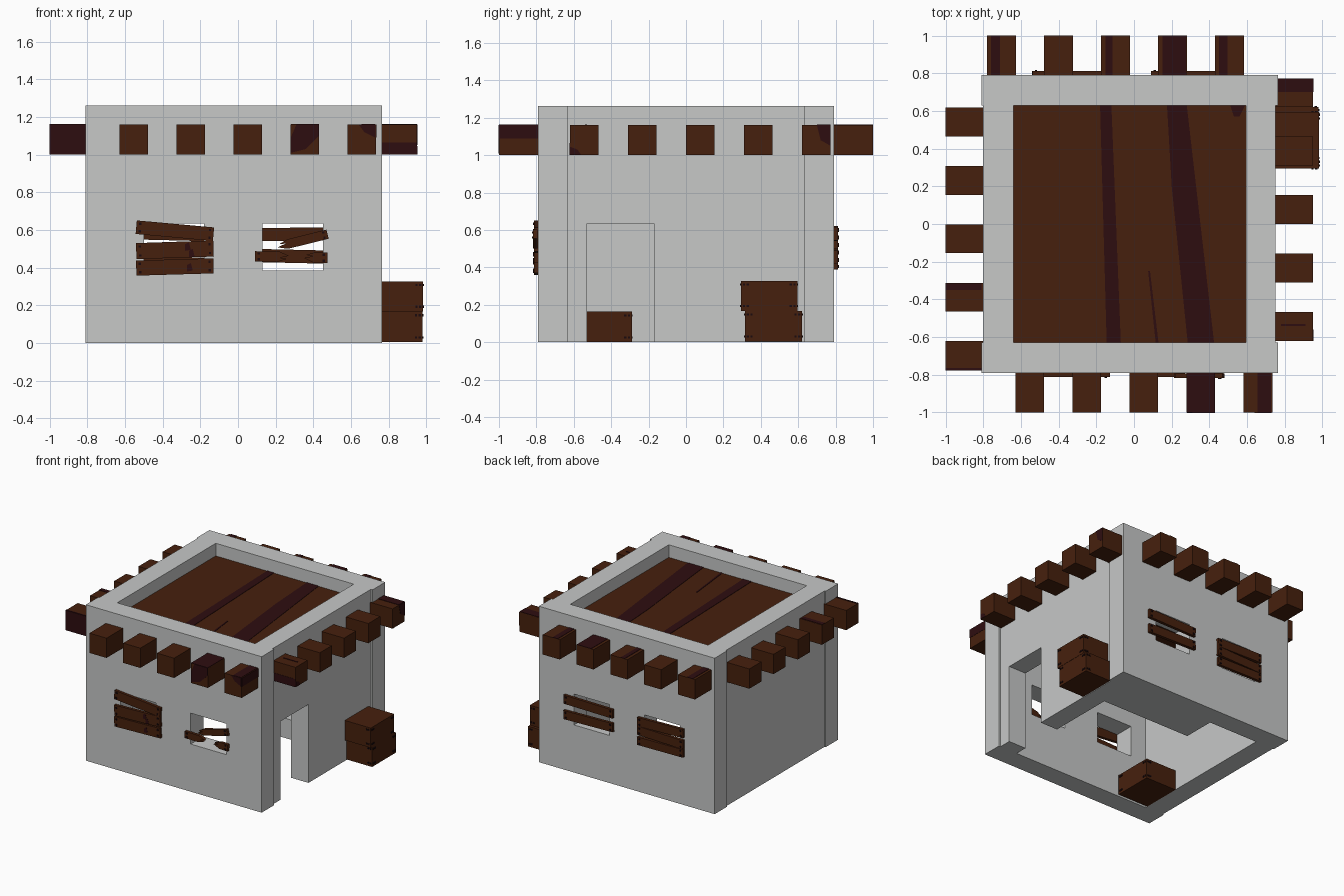
import bpy, bmesh, math
from mathutils import Vector

if "Cube" in bpy.data.objects:
    bpy.data.objects.remove(bpy.data.objects["Cube"])


def mat(name, col):
    m = bpy.data.materials.new(name)
    m.diffuse_color = (*col, 1)
    m.use_nodes = True
    m.node_tree.nodes["Principled BSDF"].inputs["Base Color"].default_value = m.diffuse_color
    return m


GREY = mat("plaster grey", (0.57, 0.58, 0.575))
BROWN = mat("wood brown", (0.062, 0.0145, 0.004))
DARK = mat("dark wood grain", (0.027, 0.004, 0.005))
NAIL = mat("nail black", (0.010, 0.003, 0.004))


def mesh_obj(name, verts, faces, m):
    me = bpy.data.meshes.new(name)
    me.from_pydata(verts, [], faces)
    bm = bmesh.new()
    bm.from_mesh(me)
    if len(faces) > 1:
        bmesh.ops.recalc_face_normals(bm, faces=bm.faces)
    bm.to_mesh(me)
    bm.free()
    me.materials.append(m)
    ob = bpy.data.objects.new(name, me)
    bpy.context.collection.objects.link(ob)
    return ob


def prism(name, poly, offset, m):
    """Solid made by pushing a polygon along an offset vector."""
    n = len(poly)
    a = [Vector(p) for p in poly]
    b = [p + Vector(offset) for p in a]
    faces = [tuple(range(n)), tuple(range(n, 2 * n))]
    faces += [(i, (i + 1) % n, n + (i + 1) % n, n + i) for i in range(n)]
    return mesh_obj(name, a + b, faces, m)


def box(name, x0, x1, y0, y1, z0, z1, m):
    return prism(name, [(x0, y0, z0), (x1, y0, z0), (x1, y1, z0), (x0, y1, z0)],
                 (0, 0, z1 - z0), m)


def cut(ob, *dims):
    c = box("cutter", *dims, GREY)
    c.hide_render = True
    md = ob.modifiers.new("opening", 'BOOLEAN')
    md.operation, md.solver, md.object = 'DIFFERENCE', 'EXACT', c
    bpy.context.view_layer.objects.active = ob
    bpy.ops.object.modifier_apply(modifier=md.name)
    bpy.data.objects.remove(c)


# walls with window and door openings
for name, y0, y1 in (("front_wall", -0.79, -0.63), ("back_wall", 0.63, 0.79)):
    w = box(name, -0.81, 0.765, y0, y1, 0, 1.262, GREY)
    for x0, x1 in ((-0.5, -0.18), (0.13, 0.45)):
        cut(w, x0, x1, y0 - 0.1, y1 + 0.1, 0.385, 0.635)
box("left_wall", -0.80, -0.64, -0.63, 0.63, 0, 1.262, GREY)
right = box("right_wall", 0.595, 0.75, -0.63, 0.63, 0, 1.262, GREY)
cut(right, 0.4, 0.9, -0.53, -0.17, -0.1, 0.635)

# low bench inside, back right corner
box("bench", -0.2, 0.6, 0.37, 0.64, 0, 0.16, GREY)

# roof deck with grain streaks
T = 1.16
box("roof_deck", -0.64, 0.595, -0.63, 0.63, 1.0, T, BROWN)


def top_streak(pts, z=T):
    prism("grain_streak", [(x, y, z) for x, y in pts], (0, 0, 0.003), DARK)


top_streak([(-0.145, -0.63), (-0.07, -0.63), (-0.12, 0.63), (-0.18, 0.63)])
top_streak([(0.285, -0.63), (0.425, -0.63), (0.28, 0.63), (0.175, 0.63), (0.2, 0.2)])
top_streak([(0.115, -0.63), (0.13, -0.63), (0.085, -0.25), (0.075, -0.25)])
top_streak([(0.51, 0.63), (0.53, 0.57), (0.56, 0.57), (0.59, 0.63)])

# beam ends around the four sides
S = 0.153
for i in range(5):
    f = -0.63 + 0.3025 * i
    b = -0.78 + 0.3025 * i
    r = -0.62 + 0.31 * i
    l = -0.775 + 0.31 * i
    box("front_beam", f, f + S, -1.0, -0.78, 1.0, T, BROWN)
    box("back_beam", b, b + S, 0.78, 1.0, 1.0, T, BROWN)
    box("right_beam", 0.74, 0.95, r, r + S, 1.0, T, BROWN)
    box("left_beam", -1.0, -0.79, l, l + S, 1.0, T, BROWN)


def rect(x0, x1, y0, y1):
    top_streak([(x0, y0), (x1, y0), (x1, y1), (x0, y1)])


# dark grain on the beam tops
for x0, x1 in ((-0.76, -0.71), (-0.15, -0.115), (0.15, 0.275), (0.45, 0.495)):
    rect(x0, x1, 0.79, 1.0)
rect(0.28, 0.43, -1.0, -0.79)
rect(0.655, 0.728, -1.0, -0.79)
rect(-1.0, -0.81, -0.35, -0.315)
rect(-1.0, -0.81, -0.775, -0.763)
rect(0.765, 0.95, 0.70, 0.772)
rect(0.78, 0.91, -0.54, -0.53)


def front_stain(pts, y=-1.0):
    prism("grain_stain", [(x, y, z) for x, z in pts], (0, -0.002, 0), DARK)


def side_stain(pts, x=0.95):
    prism("grain_stain", [(x, y, z) for y, z in pts], (0.002, 0, 0), DARK)


# dark grain on the beam faces
front_stain([(0.28, 1.01), (0.36, 1.03), (0.43, 1.1), (0.43, T), (0.31, T), (0.28, 1.09)])
front_stain([(0.64, T), (0.67, 1.12), (0.73, 1.09), (0.73, T)])
front_stain([(-1.0, 1.0), (-0.81, 1.0), (-0.81, T), (-1.0, T)], -0.775)
front_stain([(0.75, 1.0), (0.95, 1.0), (0.95, 1.065), (0.75, 1.065)], -0.62)
side_stain([(-1.0, 1.09), (-0.79, 1.09), (-0.79, T), (-1.0, T)], 0.733)
side_stain([(-0.62, 1.0), (-0.56, 1.0), (-0.58, 1.03), (-0.62, 1.045)])
side_stain([(0.7, T), (0.72, 1.08), (0.773, 1.05), (0.773, T)])


# window boards: slanted planks, optionally splintered at one end, with nails
def plank(side, x0, z0, x1, z1, h, split=0, lift=0.0):
    y = side * (0.788 + lift)
    d = Vector((x1 - x0, 0, z1 - z0))
    u = d.normalized()
    v = Vector((-u.z, 0, u.x))
    a, b = Vector((x0, y, z0)), Vector((x1, y, z1))
    left = [a + v * h / 2, a - v * h / 2]
    right_end = [b - v * h / 2, b + v * h / 2]
    jag = (0.5, 0.2, 0.1, -0.1, -0.5)
    depth = (0.0, 0.05, 0.015, 0.06, 0.01)
    if split < 0:
        left = [a + v * h * j - u * (k - 0.03) for j, k in zip(jag, depth)]
    if split > 0:
        right_end = [b - v * h * j + u * (k - 0.03) for j, k in zip(jag, depth)]
    prism("window_board", left + right_end, (0, side * 0.024, 0), BROWN)
    for end, c, s in ((-1, a, 1), (1, b, -1)):
        if split == end:
            continue
        for k in (-0.28, 0.28):
            p = c + u * s * 0.02 + v * h * k
            yy = y + side * 0.024
            box("board_nail", p.x - 0.006, p.x + 0.006, min(yy, yy + side * 0.006),
                max(yy, yy + side * 0.006), p.z - 0.006, p.z + 0.006, NAIL)


plank(-1, -0.54, 0.615, -0.13, 0.578, 0.072)
plank(-1, -0.54, 0.488, -0.13, 0.502, 0.085)
plank(-1, -0.54, 0.398, -0.13, 0.410, 0.08)
plank(-1, 0.09, 0.46, 0.24, 0.458, 0.055, 1)
plank(-1, 0.24, 0.52, 0.475, 0.578, 0.05, -1, 0.005)
plank(-1, 0.38, 0.456, 0.475, 0.452, 0.055, -1)
plank(1, 0.09, 0.575, 0.53, 0.58, 0.07)
plank(1, 0.09, 0.465, 0.53, 0.455, 0.07)
plank(1, -0.54, 0.585, -0.13, 0.575, 0.07)
plank(1, -0.54, 0.495, -0.13, 0.505, 0.07)
plank(1, -0.54, 0.425, -0.13, 0.42, 0.065)

# short dark cracks in the left boards
for x, z in ((-0.28, 0.515), (-0.26, 0.48), (-0.27, 0.405)):
    front_stain([(x, z - 0.025), (x + 0.03, z - 0.02), (x + 0.02, z + 0.02), (x, z + 0.01)], -0.812)


# crates with nail heads
def crate(name, x0, x1, y0, y1, z0, z1):
    box(name, x0, x1, y0, y1, z0, z1, BROWN)
    for z in (z0 + 0.025, z1 - 0.02):
        for y in (y0 + 0.015, y0 + 0.035, y1 - 0.035, y1 - 0.015):
            box("crate_nail", x1, x1 + 0.005, y - 0.006, y + 0.006, z - 0.006, z + 0.006, NAIL)
        for x in (x1 - 0.035, x1 - 0.015):
            for y in (y0 - 0.005, y1):
                box("crate_nail", x - 0.006, x + 0.006, y, y + 0.005, z - 0.006, z + 0.006, NAIL)


crate("lower_crate", 0.70, 0.98, 0.315, 0.62, 0.005, 0.168)
crate("upper_crate", 0.705, 0.982, 0.295, 0.595, 0.168, 0.328)
crate("inner_crate", -0.64, -0.365, -0.61, -0.29, 0.0, 0.163)
